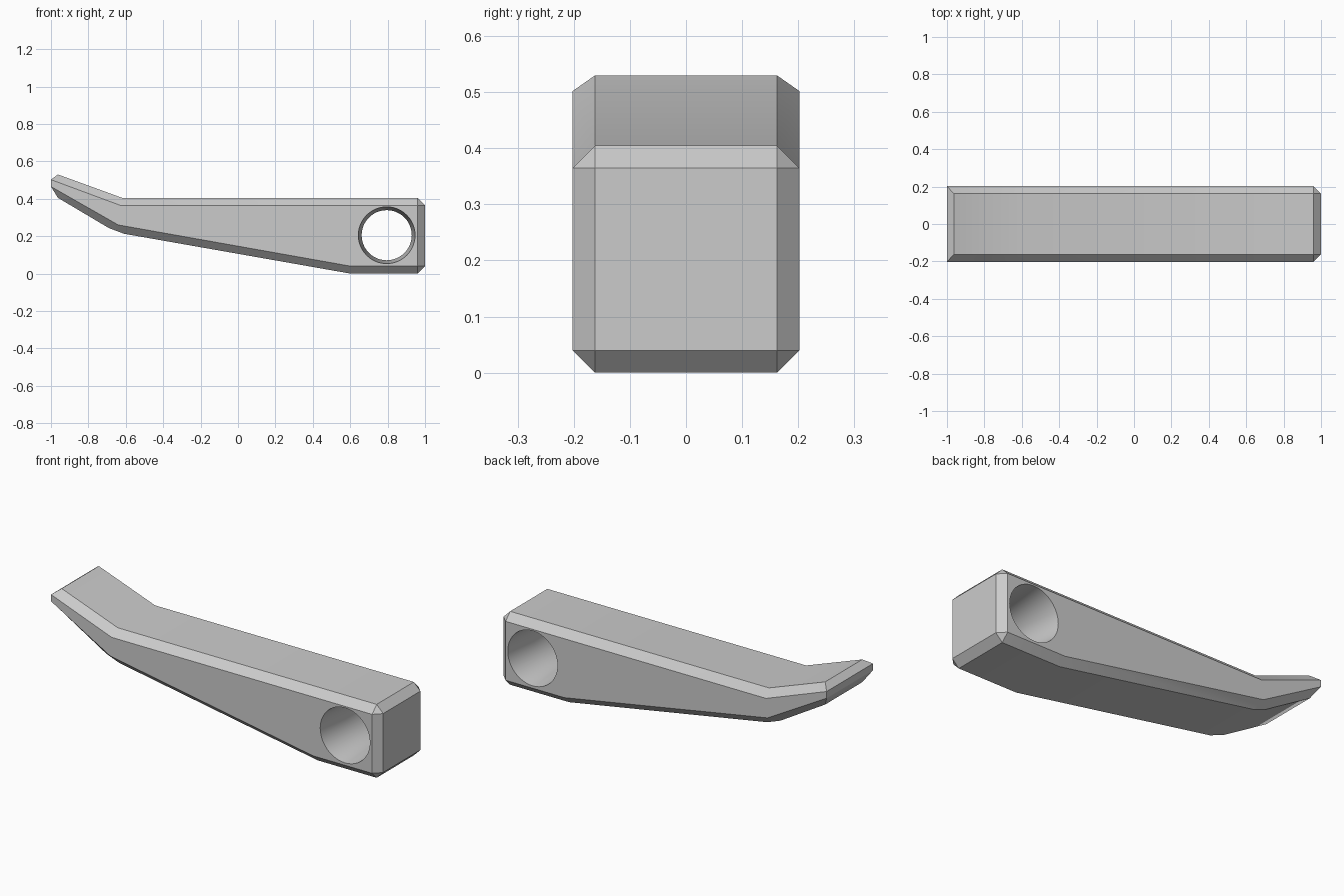
import bpy, bmesh, math

cube = bpy.data.objects.get("Cube")
if cube:
    bpy.data.objects.remove(cube, do_unlink=True)

grey = bpy.data.materials.new("plain grey")
grey.use_nodes = True
colour = (0.6, 0.6, 0.6, 1)
grey.diffuse_color = colour
grey.node_tree.nodes["Principled BSDF"].inputs["Base Color"].default_value = colour


def make_object(name, bm):
    bmesh.ops.recalc_face_normals(bm, faces=bm.faces)
    mesh = bpy.data.meshes.new(name)
    bm.to_mesh(mesh)
    bm.free()
    mesh.materials.append(grey)
    obj = bpy.data.objects.new(name, mesh)
    bpy.context.collection.objects.link(obj)
    return obj


# Lever outlines (x, z): the full-height core and the chamfered side face
CORE_Y, SIDE_Y = 0.162, 0.202
core = [(1, .04), (1, .365), (.96, .405), (-.62, .405), (-.963, .53),
        (-.963, .405), (-.69, .243), (-.61, .213), (.6, 0), (.96, 0)]
side = [(.96, .04), (.96, .365), (.96, .365), (-.63, .365), (-1, .502),
        (-1, .465), (-.64, .26), (-.64, .26), (.6, .04), (.96, .04)]
TIP = 4  # outline edge that forms the blunt tip

bm = bmesh.new()
known = {}


def vert(x, y, z):
    return known.setdefault((x, y, z), None) or known.update(
        {(x, y, z): bm.verts.new((x, y, z))}) or known[(x, y, z)]


def face(points):
    verts = list(dict.fromkeys(vert(*p) for p in points))
    if len(verts) > 2:
        bm.faces.new(verts)


def at(outline, i, y):
    x, z = outline[i % len(outline)]
    return (x, y, z)


def across(a, i, ya, b, j, yb):
    face([at(a, i, -ya), at(a, i, ya), at(b, j, yb), at(b, j, -yb)])


for i in range(len(core)):
    if i == TIP:
        across(core, i, CORE_Y, side, i, SIDE_Y)
        across(side, i, SIDE_Y, side, i + 1, SIDE_Y)
        across(side, i + 1, SIDE_Y, core, i + 1, CORE_Y)
        continue
    across(core, i, CORE_Y, core, i + 1, CORE_Y)
    for s in (-1, 1):
        face([at(core, i, s * CORE_Y), at(core, i + 1, s * CORE_Y),
              at(side, i + 1, s * SIDE_Y), at(side, i, s * SIDE_Y)])
for s in (-1, 1):
    face([at(side, i, s * SIDE_Y) for i in range(len(side))])
lever = make_object("lever_arm", bm)

# Pivot hole: a bore that narrows slightly to a waist in the middle
bm = bmesh.new()
SEGMENTS = 48
DEPTH, WAIST, FLARE = 0.25, 0.134, 0.156
rings = []
for y, r in ((-DEPTH, FLARE), (0, WAIST), (DEPTH, FLARE)):
    angles = [2 * math.pi * k / SEGMENTS for k in range(SEGMENTS)]
    rings.append([bm.verts.new((.795 + r * math.cos(a), y, .205 + r * math.sin(a)))
                  for a in angles])
for lower, upper in zip(rings, rings[1:]):
    for k in range(SEGMENTS):
        n = (k + 1) % SEGMENTS
        bm.faces.new((lower[k], lower[n], upper[n], upper[k]))
bm.faces.new(rings[0])
bm.faces.new(rings[-1])
cutter = make_object("pivot_hole_cutter", bm)
cutter.hide_render = True

# Cut the hole, then shade smooth with sharp chamfers
cut = lever.modifiers.new("pivot hole", 'BOOLEAN')
cut.operation = 'DIFFERENCE'
cut.solver = 'EXACT'
cut.object = cutter
bpy.ops.object.select_all(action='DESELECT')
bpy.context.view_layer.objects.active = lever
lever.select_set(True)
bpy.ops.object.modifier_apply(modifier=cut.name)
bpy.data.objects.remove(cutter, do_unlink=True)
bpy.ops.object.shade_smooth_by_angle(angle=math.radians(30))
